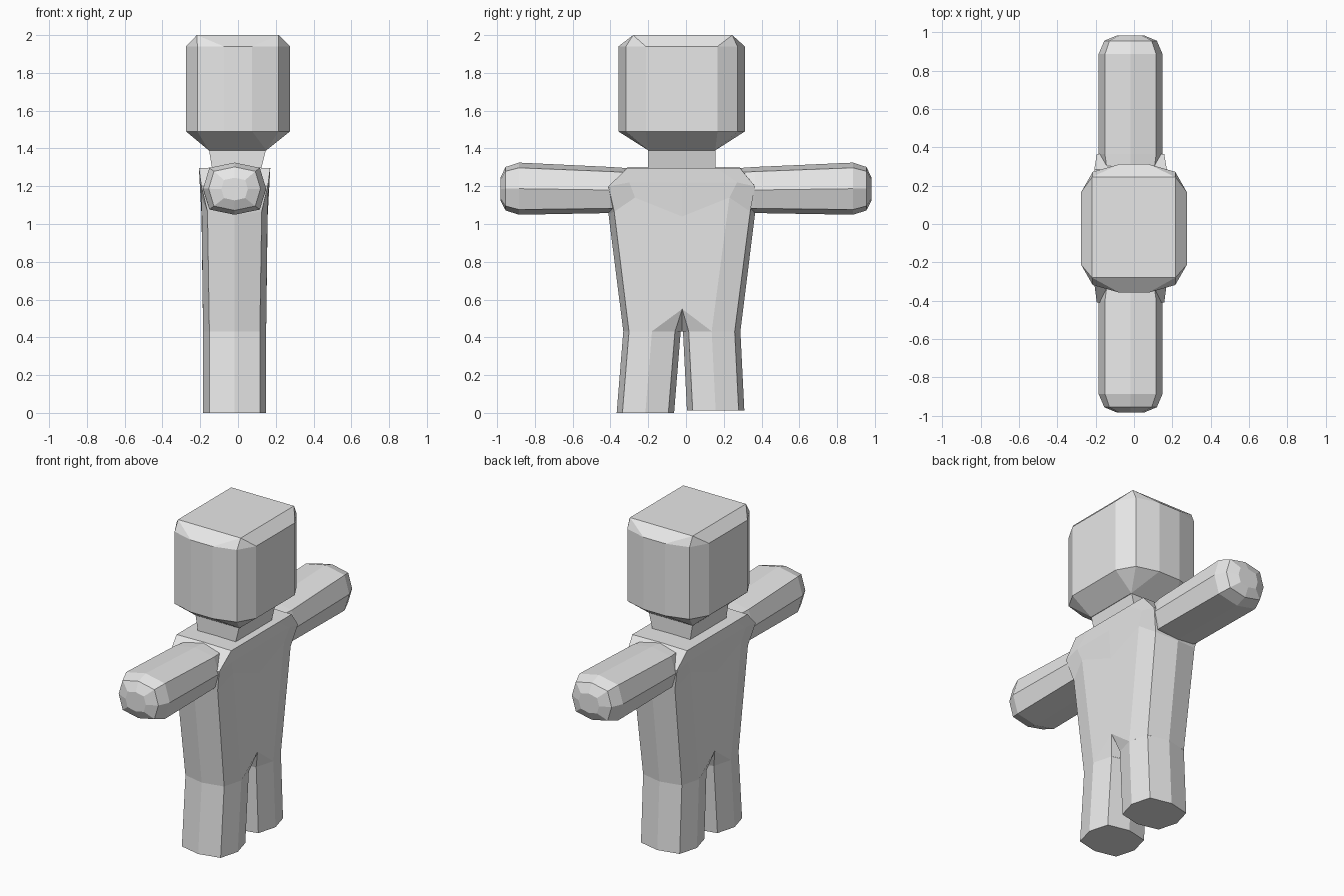
import bpy, bmesh

if "Cube" in bpy.data.objects:
    bpy.data.objects.remove(bpy.data.objects["Cube"])

grey = bpy.data.materials.new("plain grey")
grey.diffuse_color = (0.8, 0.8, 0.8, 1)
grey.use_nodes = True
grey.node_tree.nodes["Principled BSDF"].inputs["Base Color"].default_value = grey.diffuse_color
XC = -0.018  # body centre line in x


def loft(name, rings, cap_start=True, cap_end=True, extra=()):
    """Skin a stack of equal-length rings; extra holds closed faces as point lists."""
    bm = bmesh.new()
    rows = [[bm.verts.new(p) for p in ring] for ring in rings]
    n = len(rings[0])
    for a, b in zip(rows, rows[1:]):
        for i in range(n):
            j = (i + 1) % n
            bm.faces.new((a[i], a[j], b[j], b[i]))
    if cap_start:
        bm.faces.new(rows[0][::-1])
    if cap_end:
        bm.faces.new(rows[-1])
    for pts in extra:
        bm.faces.new([bm.verts.new(p) for p in pts])
    bmesh.ops.remove_doubles(bm, verts=bm.verts, dist=0.0005)
    bmesh.ops.recalc_face_normals(bm, faces=bm.faces)
    mesh = bpy.data.meshes.new(name)
    bm.to_mesh(mesh)
    bm.free()
    mesh.materials.append(grey)
    obj = bpy.data.objects.new(name, mesh)
    bpy.context.collection.objects.link(obj)
    return obj


def octagon(ru, rv, corner=0.8):
    """Boxy eight-sided section."""
    c = corner
    return [(ru * u, rv * v) for u, v in
            ((1, 0), (c, c), (0, 1), (-c, c), (-1, 0), (-c, -c), (0, -1), (c, -c))]


# Head: chamfered box with rectangular crown and underside
HX, HY, HC = 0.275, 0.335, -0.023


def head_ring(z):
    quarter = [(HX, 0.19), (0.215, 0.295), (0.075, HY)]
    pts = quarter + [(-x, y) for x, y in quarter[::-1]]
    pts += [(-x, -y) for x, y in pts]
    return [(x, y + HC, z) for x, y in pts]


def box_ring(x0, x1, y0, y1, z):
    """Rectangle with three coincident points per corner, matching the head ring."""
    return [(x, y, z) for x, y in ((x1, y1), (x0, y1), (x0, y0), (x1, y0)) for _ in range(3)]


loft("head", [box_ring(-0.155, 0.15, -0.2, 0.155, 1.39), head_ring(1.49),
              head_ring(1.94), box_ring(-0.218, 0.215, -0.28, 0.245, 2.0)])

# Neck
loft("neck", [box_ring(-0.135, 0.12, -0.2, 0.155, 1.28),
              box_ring(-0.153, 0.147, -0.2, 0.155, 1.39)])

# Arms: octagonal tubes with rounded ends
for side, name in ((-1, "left_arm"), (1, "right_arm")):
    root = 0.40 if side < 0 else 0.365
    sections = [(root - 0.1, 1.18, 0.15, 0.115), (root, 1.18, 0.167, 0.122),
                (0.885, 1.187, 0.167, 0.138), (0.955, 1.187, 0.137, 0.115),
                (0.983, 1.185, 0.07, 0.06)]
    loft(name, [[(XC + u, side * y, z + v) for u, v in octagon(rx, rz)]
                for y, z, rx, rz in sections])

# Legs: octagonal tubes open at the hip
HIP = 0.432
for name, foot_y, foot_z, hip_y in (("left_leg", -0.215, 0, -0.18),
                                    ("right_leg", 0.157, 0.012, 0.136)):
    loft(name, [[(XC + u, y + v, z) for u, v in octagon(0.167, 0.152)]
                for y, z in ((foot_y, foot_z), (hip_y, HIP))], cap_end=False)


# Torso: mid-side, corner, panel and centre points, repeated on the back
def torso_ring(rx, corner, y_left, y_right, zs):
    side = [(0, y_left[0], zs[0]), (corner * rx, y_left[1], zs[1]), (rx, y_left[2], zs[2])]
    far = [(rx, y_right[2], zs[2]), (corner * rx, y_right[1], zs[1]), (0, y_right[0], zs[0])]
    front = side + [(rx, -0.02, zs[3])] + far
    back = [(-x, y, z) for x, y, z in front[-2:0:-1]]
    return [(XC + x, y, z) for x, y, z in front + back]


rings = [
    torso_ring(0.167, 0.8, (-0.332, -0.302, -0.18), (0.288, 0.258, 0.136),
               (HIP, HIP, HIP, 0.55)),
    torso_ring(0.175, 0.82, (-0.41, -0.38, -0.27), (0.365, 0.34, 0.23),
               (1.05, 1.065, 1.14, 1.04)),
    torso_ring(0.185, 0.95, (-0.41, -0.41, -0.3), (0.365, 0.365, 0.27),
               (1.2, 1.2, 1.22, 1.22)),
    torso_ring(0.189, 1.0, (-0.31, -0.31, -0.2), (0.285, 0.285, 0.16),
               (1.3, 1.297, 1.297, 1.297)),
]
# Crotch notch, front and back
notch = []
for s in (1, -1):
    top = (XC + s * 0.167, -0.02, 0.55)
    mid = (XC, -0.022, HIP)
    for axis_y, inner_y in ((-0.18, -0.058), (0.136, 0.014)):
        inner = (XC + s * 0.1336, inner_y, HIP)
        axis = (XC + s * 0.167, axis_y, HIP)
        notch += [(axis, inner, top), (inner, mid, top)]
loft("torso", rings, cap_start=False, extra=notch)
